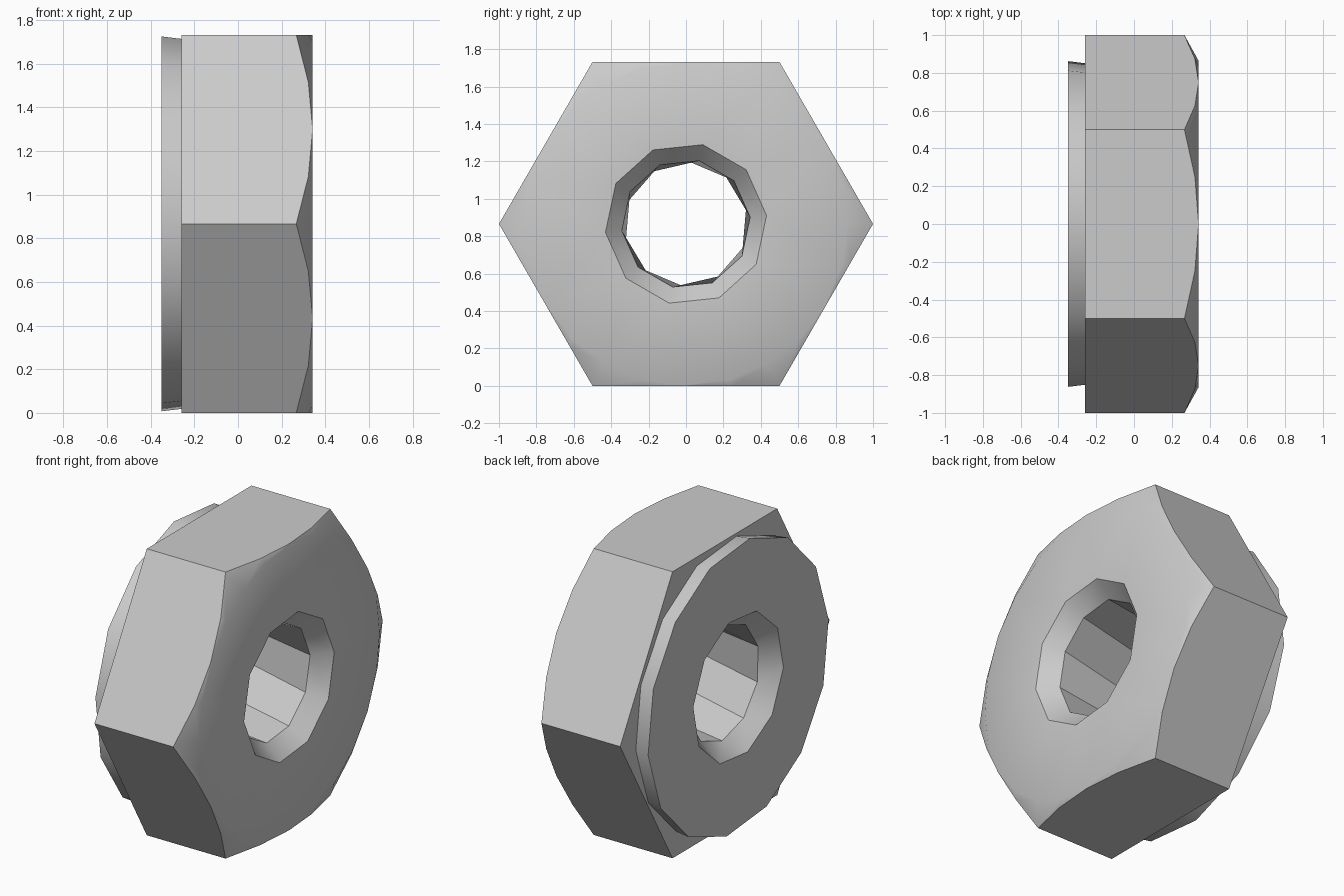
import bpy, bmesh, math
from math import cos, sin, radians, pi

cube = bpy.data.objects.get("Cube")
if cube:
    bpy.data.objects.remove(cube)

steel = bpy.data.materials.new("grey_steel")
steel.use_nodes = True
GREY = (0.6, 0.6, 0.6, 1)
steel.diffuse_color = GREY
steel.node_tree.nodes["Principled BSDF"].inputs["Base Color"].default_value = GREY

FLAT = math.sqrt(3) / 2      # half the width across flats, also the axis height
FRONT, BACK, SHOULDER = 0.342, -0.35, -0.26


def circle(x, radius, sides, offset):
    """Regular ring of points around the x axis."""
    angles = [radians(offset) + 2 * pi * i / sides for i in range(sides)]
    return [(x, radius * cos(a), FLAT + radius * sin(a)) for a in angles]


def hexagon(x_of_radius, steps=4):
    """Hexagon outline whose x depends on the distance from the axis."""
    points = []
    for side in range(6):
        a, b = side * pi / 3, (side + 1) * pi / 3
        for k in range(steps):
            t = k / steps
            y = cos(a) * (1 - t) + cos(b) * t
            z = sin(a) * (1 - t) + sin(b) * t
            points.append((x_of_radius(math.hypot(y, z)), y, FLAT + z))
    return points


def add_ring(bm, points):
    return [bm.verts.new(p) for p in points]


def bridge(bm, a, b):
    n = len(a)
    for i in range(n):
        j = (i + 1) % n
        bm.faces.new((a[i], a[j], b[j], b[i]))


def loop_edges(bm, ring):
    edges = []
    for i, v in enumerate(ring):
        w = ring[(i + 1) % len(ring)]
        edges.append(bm.edges.get((v, w)) or bm.edges.new((v, w)))
    return edges


def cap(bm, outer, inner):
    """Flat annular face between two rings of different counts."""
    edges = loop_edges(bm, outer) + loop_edges(bm, inner)
    bmesh.ops.triangle_fill(bm, edges=edges, use_beauty=True)


def chamfer_x(r):
    return FRONT - 0.56 * (r - FLAT)


bm = bmesh.new()

# Hexagonal body with a conical chamfer on the front
hex_back = add_ring(bm, hexagon(lambda r: SHOULDER))
hex_front = add_ring(bm, hexagon(chamfer_x))
bridge(bm, hex_back, hex_front)
face_rim = add_ring(bm, circle(FRONT, FLAT - 0.002, 24, 0))
bridge(bm, hex_front, face_rim)

# Round bearing face on the back
washer_root = add_ring(bm, circle(SHOULDER, 0.855, 14, 20.3))
washer_rim = add_ring(bm, circle(BACK, 0.866, 14, 20.3))
bridge(bm, washer_root, washer_rim)
cap(bm, hex_back, washer_root)

# Countersunk bore, slightly twisted from end to end
sink_front = add_ring(bm, circle(FRONT, 0.433, 10, 6))
bore_front = add_ring(bm, circle(FRONT - 0.1, 0.345, 10, 6))
bore_back = add_ring(bm, circle(BACK + 0.1, 0.345, 10, 20))
sink_back = add_ring(bm, circle(BACK, 0.433, 10, 6))
for a, b in ((sink_front, bore_front), (bore_front, bore_back), (bore_back, sink_back)):
    bridge(bm, a, b)
cap(bm, face_rim, sink_front)
cap(bm, washer_rim, sink_back)

bmesh.ops.recalc_face_normals(bm, faces=bm.faces[:])
mesh = bpy.data.meshes.new("hex_nut")
bm.to_mesh(mesh)
bm.free()
mesh.materials.append(steel)
nut = bpy.data.objects.new("hex_nut", mesh)
bpy.context.collection.objects.link(nut)

# Smooth curved areas, crisp edges elsewhere
bpy.ops.object.select_all(action="DESELECT")
nut.select_set(True)
bpy.context.view_layer.objects.active = nut
bpy.ops.object.shade_smooth_by_angle(angle=radians(32))
